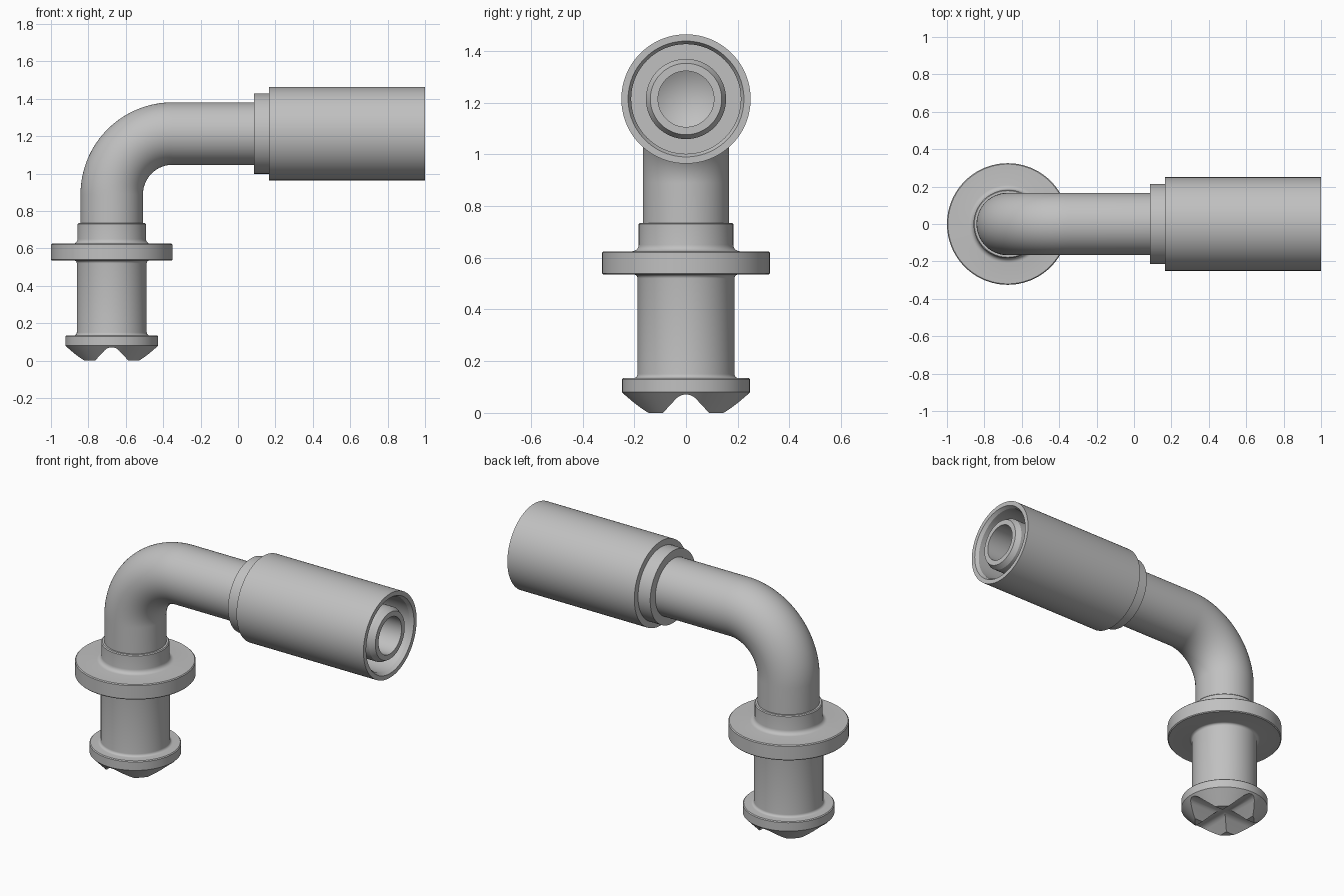
import bpy, bmesh, math
from mathutils import Matrix, Vector

if "Cube" in bpy.data.objects:
    bpy.data.objects.remove(bpy.data.objects["Cube"], do_unlink=True)

AXIS_X, ARM_Z = -0.675, 1.214      # vertical axis and height of the arm
PIPE_R, BEND_R = 0.167, 0.325
SEG = 96

steel = bpy.data.materials.new("grey steel")
steel.use_nodes = True
GREY = (0.53, 0.53, 0.53, 1)
steel.diffuse_color = GREY
steel.node_tree.nodes["Principled BSDF"].inputs["Base Color"].default_value = GREY


def finish(name, bm):
    bmesh.ops.remove_doubles(bm, verts=bm.verts, dist=1e-5)
    bmesh.ops.recalc_face_normals(bm, faces=bm.faces)
    mesh = bpy.data.meshes.new(name)
    bm.to_mesh(mesh)
    bm.free()
    mesh.materials.append(steel)
    ob = bpy.data.objects.new(name, mesh)
    bpy.context.collection.objects.link(ob)
    return ob


def smooth(ob):
    bpy.ops.object.select_all(action='DESELECT')
    ob.select_set(True)
    bpy.context.view_layer.objects.active = ob
    bpy.ops.object.shade_smooth_by_angle(angle=math.radians(28))


def lathe(name, profile, matrix):
    """Spin (radius, height) points round z, then place the part."""
    bm = bmesh.new()
    verts = [bm.verts.new((r, 0, h)) for r, h in profile]
    edges = [bm.edges.new(pair) for pair in zip(verts, verts[1:])]
    bmesh.ops.spin(bm, geom=verts + edges, cent=(0, 0, 0), axis=(0, 0, 1),
                   angle=math.tau, steps=SEG, use_duplicate=False)
    bmesh.ops.transform(bm, matrix=matrix, verts=bm.verts)
    return finish(name, bm)


def fillet(cr, ch, rad, start, end, steps=5):
    """Arc points about (cr, ch), angles in degrees."""
    angles = [math.radians(start + (end - start) * i / steps) for i in range(steps + 1)]
    return [(cr + rad * math.cos(a), ch + rad * math.sin(a)) for a in angles]


upright = Matrix.Translation((AXIS_X, 0, 0))
sideways = Matrix.Translation((0, 0, ARM_Z)) @ Matrix.Rotation(math.pi / 2, 4, 'Y')

# Plug: pointed foot, stem, flange and collar in one turned body
plug = lathe("plug_body",
             [(0, 0), (0.17, 0), (0.247, 0.08), (0.247, 0.13), (0.242, 0.135)]
             + fillet(0.202, 0.15, 0.015, 270, 180)
             + fillet(0.202, 0.52, 0.015, 180, 90)
             + [(0.32, 0.535), (0.325, 0.54), (0.325, 0.62), (0.32, 0.625)]
             + fillet(0.208, 0.65, 0.025, 270, 180)
             + [(0.183, 0.73), (0.178, 0.735), (0, 0.735)], upright)

# Crossed round-topped grooves cut through the foot
outline = [(-0.117, -0.03), (-0.04, 0.053)] + fillet(0, 0.018, 0.053, 130, 50, 8) \
    + [(0.04, 0.053), (0.117, -0.03)]
for i in range(2):
    bm = bmesh.new()
    face = bm.faces.new([bm.verts.new((x, -0.4, z)) for x, z in outline])
    out = bmesh.ops.extrude_face_region(bm, geom=[face])
    moved = [v for v in out["geom"] if isinstance(v, bmesh.types.BMVert)]
    bmesh.ops.translate(bm, vec=(0, 0.8, 0), verts=moved)
    bmesh.ops.transform(bm, matrix=upright @ Matrix.Rotation(i * math.pi / 2, 4, 'Z'),
                        verts=bm.verts)
    cutter = finish("groove_cutter", bm)
    bpy.context.view_layer.objects.active = plug
    mod = plug.modifiers.new("groove", 'BOOLEAN')
    mod.operation, mod.solver, mod.object = 'DIFFERENCE', 'EXACT', cutter
    bpy.ops.object.modifier_apply(modifier=mod.name)
    bpy.data.objects.remove(cutter, do_unlink=True)
smooth(plug)

# Bent pipe: rings swept up, round the elbow and along the arm
stations = [(AXIS_X, 0.7, 0)]
for i in range(33):
    a = math.pi / 2 * i / 32
    stations.append((AXIS_X + BEND_R * (1 - math.cos(a)),
                     ARM_Z - BEND_R * (1 - math.sin(a)), a))
stations.append((0.12, ARM_Z, math.pi / 2))
bm = bmesh.new()
rings = []
for x, z, a in stations:
    place = Matrix.Translation((x, 0, z)) @ Matrix.Rotation(a, 4, 'Y')
    rings.append([bm.verts.new(place @ Vector((PIPE_R * math.cos(t), PIPE_R * math.sin(t), 0)))
                  for t in (math.tau * k / SEG for k in range(SEG))])
for lower, upper in zip(rings, rings[1:]):
    for k in range(SEG):
        n = (k + 1) % SEG
        bm.faces.new((lower[k], lower[n], upper[n], upper[k]))
bm.faces.new(rings[0])
bm.faces.new(rings[-1])
smooth(finish("bent_pipe", bm))

# Crimp sleeve with its neck ring and open, chamfered end
smooth(lathe("crimp_sleeve",
             [(0, 0.085), (0.215, 0.085), (0.215, 0.165), (0.25, 0.165), (0.25, 1),
              (0.224, 1), (0.212, 0.98), (0.212, 0.3), (0, 0.3)], sideways))

# Hose nipple inside the sleeve, with a blind bore
smooth(lathe("hose_nipple",
             [(0, 0.29), (0.155, 0.29), (0.155, 0.97), (0.138, 1), (0.108, 1),
              (0.108, 0.4), (0, 0.34)], sideways))
